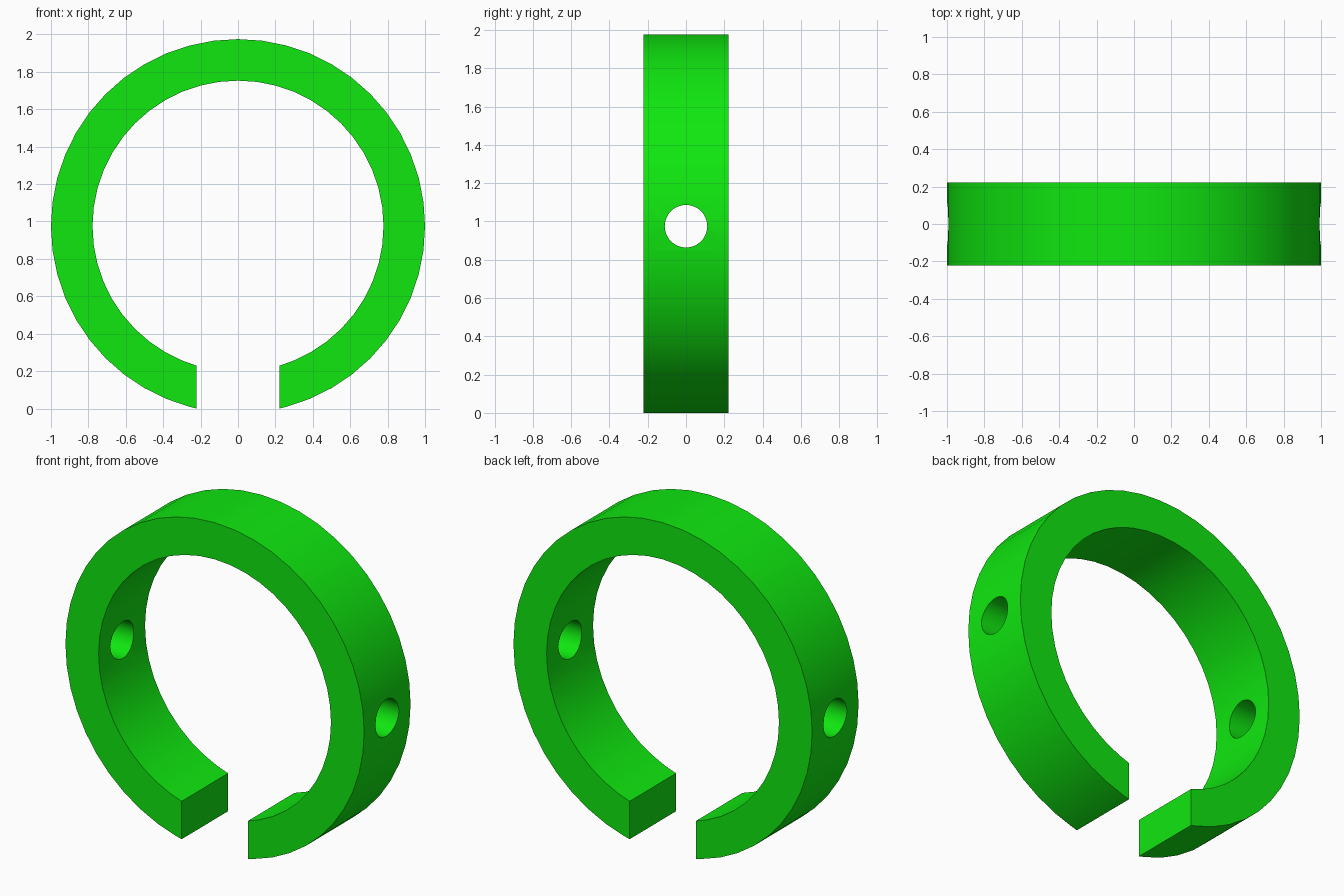
import bpy, bmesh, math

if "Cube" in bpy.data.objects:
    bpy.data.objects.remove(bpy.data.objects["Cube"])

R_OUT, R_IN, HALF_W, HALF_GAP, CZ = 1.0, 0.778, 0.222, 0.222, 0.975
SEGS = 48


def arc(radius):
    """Arc points from the left gap edge over the top to the right gap edge."""
    end = math.pi - math.asin(HALF_GAP / radius)   # angle measured from the top
    step = 2 * math.pi / SEGS
    n = int(end / step)
    angles = [-end] + [i * step for i in range(-n, n + 1)] + [end]
    return [(radius * math.sin(a), CZ + radius * math.cos(a)) for a in angles]


# Split ring: C-shaped profile extruded along y
bm = bmesh.new()
profile = arc(R_OUT) + arc(R_IN)[::-1]
face = bm.faces.new([bm.verts.new((x, -HALF_W, z)) for x, z in profile])
result = bmesh.ops.extrude_face_region(bm, geom=[face])
moved = [v for v in result["geom"] if isinstance(v, bmesh.types.BMVert)]
bmesh.ops.translate(bm, verts=moved, vec=(0, 2 * HALF_W, 0))
bmesh.ops.recalc_face_normals(bm, faces=bm.faces)
mesh = bpy.data.meshes.new("split_ring")
bm.to_mesh(mesh)
bm.free()
ring = bpy.data.objects.new("split_ring", mesh)
bpy.context.collection.objects.link(ring)

# Cross hole through both sides
bpy.ops.mesh.primitive_cylinder_add(vertices=48, radius=0.111, depth=3,
                                    location=(0, 0, CZ),
                                    rotation=(0, math.pi / 2, 0))
cutter = bpy.context.object
cutter.name = "hole_cutter"
cutter.hide_render = True

bpy.ops.object.select_all(action='DESELECT')
ring.select_set(True)
bpy.context.view_layer.objects.active = ring
mod = ring.modifiers.new("side_holes", 'BOOLEAN')
mod.operation = 'DIFFERENCE'
mod.solver = 'EXACT'
mod.object = cutter
bpy.ops.object.modifier_apply(modifier=mod.name)
bpy.data.objects.remove(cutter)
bpy.ops.object.shade_smooth_by_angle(angle=math.radians(30))

# Green finish
green = bpy.data.materials.new("green")
green.diffuse_color = (0.005, 0.8, 0.005, 1)
green.use_nodes = True
green.node_tree.nodes["Principled BSDF"].inputs["Base Color"].default_value = green.diffuse_color
ring.data.materials.clear()
ring.data.materials.append(green)
